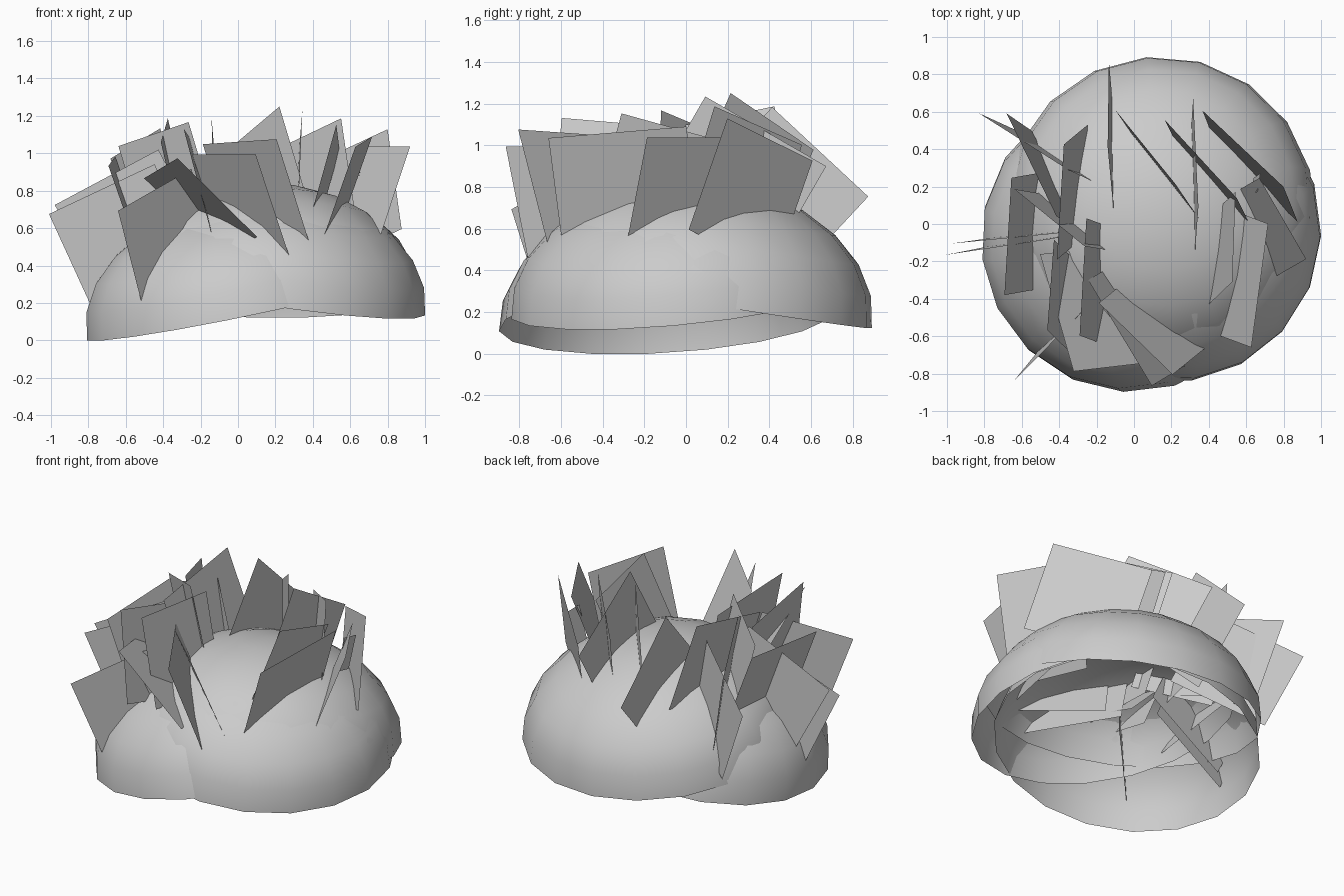
import bpy
import bmesh
from math import radians
from mathutils import Matrix, Vector

cube = bpy.data.objects.get("Cube")
if cube:
    bpy.data.objects.remove(cube, do_unlink=True)

grey = bpy.data.materials.new("plain grey")
grey.use_nodes = True
colour = (0.6, 0.6, 0.6, 1.0)
grey.diffuse_color = colour
grey.node_tree.nodes["Principled BSDF"].inputs["Base Color"].default_value = colour


def finish(name, bm, smooth=False):
    mesh = bpy.data.meshes.new(name)
    bm.to_mesh(mesh)
    bm.free()
    mesh.materials.append(grey)
    for face in mesh.polygons:
        face.use_smooth = smooth
    obj = bpy.data.objects.new(name, mesh)
    bpy.context.scene.collection.objects.link(obj)
    return obj


def dome(name, centre, low_direction, tilt, radius=0.81, height=0.58):
    """Open half-ellipsoid shell whose rim dips toward low_direction."""
    bm = bmesh.new()
    bmesh.ops.create_uvsphere(bm, u_segments=18, v_segments=12, radius=1)
    below = [v for v in bm.verts if v.co.z < -0.01]
    bmesh.ops.delete(bm, geom=below, context="VERTS")
    turn = Matrix.Rotation(radians(low_direction), 4, "Z")
    lean = Matrix.Rotation(radians(tilt), 4, "Y")
    size = Matrix.Diagonal((radius, radius, height, 1))
    bm.transform(Matrix.Translation(centre) @ turn @ lean @ size)
    finish(name, bm, smooth=True)


def card(name, x, y, z, yaw, lean, roll, width=0.63, height=0.57):
    """Flat upright rectangle, turned about z, leaned, then rolled in its plane."""
    bm = bmesh.new()
    corners = [(-1, -1), (1, -1), (1, 1), (-1, 1)]
    bm.faces.new([bm.verts.new((a * width / 2, 0, b * height / 2)) for a, b in corners])
    pose = Matrix.Translation((x, y, z))
    for angle, axis in ((yaw, "Z"), (lean, "X"), (roll, "Y")):
        pose = pose @ Matrix.Rotation(radians(angle), 4, axis)
    bm.transform(pose)
    finish(name, bm)


# Three overlapping foliage shells
dome("front_right_dome", Vector((-0.02, -0.09, 0.165)), 197, 12, height=0.575)
dome("left_dome", Vector((0.2, -0.04, 0.255)), -32, 10, height=0.565)
dome("back_dome", Vector((0.14, 0.075, 0.25)), 85, 9, radius=0.83, height=0.585)

# Leaf cards: x, y, z, yaw, lean, roll, then width and height where they differ
right_cards = [
    (-0.48, 0.39, 0.65, -31, 3, -25),
    (-0.48, 0.27, 0.78, -62, 8, -15),
    (-0.33, 0.17, 0.85, -96, 12, 12),
    (-0.61, -0.10, 0.55, 9, 1, -25),
    (-0.57, -0.06, 0.62, 6, 1, -28),
    (-0.58, -0.05, 0.69, -95, 19, 5),
    (-0.37, 0.02, 0.83, -37, 8, -15, 0.5, 0.57),
]
front_cards = [
    (-0.2, -0.45, 0.71, -65, 44, -13, 0.66, 0.6),
    (0.02, -0.525, 0.705, -59, 21, 0, 0.66, 0.62),
    (0.1, -0.54, 0.775, -43, 22, -3, 0.55, 0.62),
    (-0.38, -0.56, 0.55, 46, 2, -22, 0.6, 0.55),
    (-0.37, -0.40, 0.8, 90, -16, 15, 0.5, 0.57),
    (-0.2, -0.31, 0.83, 88, -15, 5),
]
left_cards = [
    (0.32, 0.24, 0.82, 91, 3, 30, 0.67, 0.57),
    (0.62, 0.31, 0.76, -46, -8, -19),
    (0.71, -0.02, 0.78, -60, -21, 0, 0.5, 0.55),
    (0.46, -0.14, 0.82, 84, 14, 16, 0.5, 0.57),
    (0.58, -0.295, 0.8, 84, 20, -5, 0.67, 0.56),
]
back_cards = [
    (-0.12, 0.45, 0.76, 92, -3, 43),
    (0.13, 0.31, 0.88, -52, -2, -28, 0.58, 0.53),
    (0.40, 0.26, 0.81, -49, -5, -18, 0.6, 0.6),
]
groups = {"right": right_cards, "front": front_cards,
          "left": left_cards, "back": back_cards}
for side, cards in groups.items():
    for number, pose in enumerate(cards, start=1):
        card(f"{side}_leaf_card_{number}", *pose)

# Small leaf card
card("small_leaf_left", 0.65, 0.21, 0.84, 80, 8, 8, width=0.1, height=0.23)
